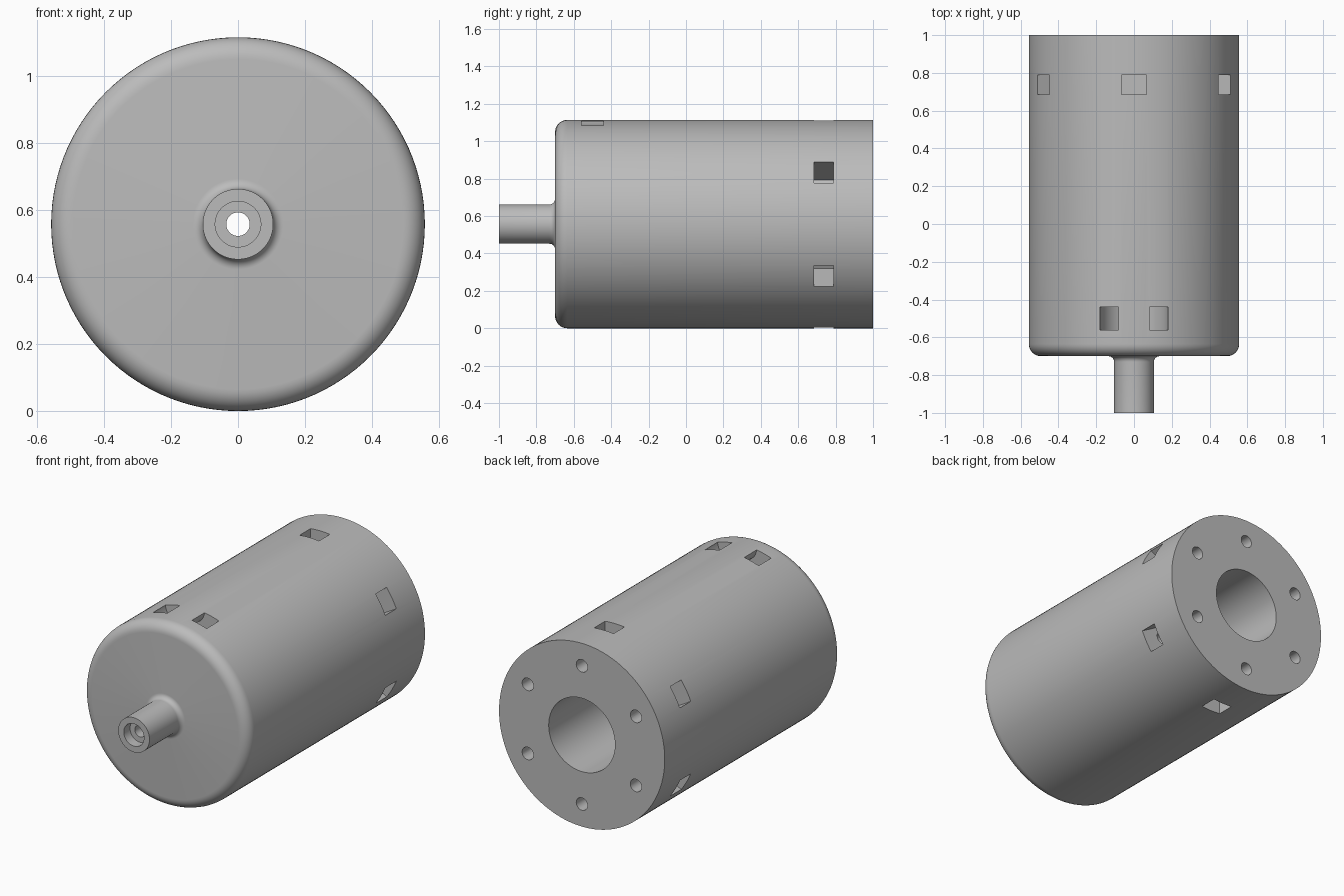
import bpy, bmesh, math
from mathutils import Matrix, Vector

R = 0.557            # body radius, also the height of the axis
AXIS = Vector((0, 0, R))

old = bpy.data.objects.get("Cube")
if old:
    bpy.data.objects.remove(old, do_unlink=True)

grey = bpy.data.materials.new("mid_grey")
grey.use_nodes = True
grey.diffuse_color = (0.5, 0.5, 0.5, 1)
grey.node_tree.nodes["Principled BSDF"].inputs["Base Color"].default_value = (0.5, 0.5, 0.5, 1)


def make_object(name, bm):
    bmesh.ops.recalc_face_normals(bm, faces=bm.faces)
    mesh = bpy.data.meshes.new(name)
    bm.to_mesh(mesh)
    bm.free()
    mesh.materials.append(grey)
    obj = bpy.data.objects.new(name, mesh)
    bpy.context.collection.objects.link(obj)
    return obj


def revolve(name, profile, centre, steps):
    """Turn a closed (radius, y) outline about an axis along y."""
    bm = bmesh.new()
    verts = [bm.verts.new(centre + Vector((r, y, 0))) for r, y in profile]
    edges = [bm.edges.new((v, verts[i - 1])) for i, v in enumerate(verts)]
    bmesh.ops.spin(bm, geom=verts + edges, cent=centre, axis=(0, 1, 0),
                   angle=math.tau, steps=steps)
    bmesh.ops.remove_doubles(bm, verts=bm.verts, dist=1e-5)
    return make_object(name, bm)


def arc(r, y, radius, start, end, steps=8):
    angles = [math.radians(start + (end - start) * i / steps) for i in range(steps + 1)]
    return [(r + radius * math.cos(a), y + radius * math.sin(a)) for a in angles]


def cut(target, cutter):
    cutter.hide_render = True
    mod = target.modifiers.new("cut", "BOOLEAN")
    mod.operation = "DIFFERENCE"
    mod.solver = "EXACT"
    mod.object = cutter
    bpy.context.view_layer.objects.active = target
    bpy.ops.object.modifier_apply(modifier=mod.name)
    bpy.data.objects.remove(cutter, do_unlink=True)


# Body with rounded front rim, hollow stem, and stepped bore
outline = [(0.068, -1), (0.105, -1)]
outline += arc(0.135, -0.73, 0.03, 180, 90)
outline += arc(R - 0.065, -0.635, 0.065, -90, 0)
outline += [(R, 1), (0.223, 1), (0.223, -0.5), (0.035, -0.5),
            (0.035, -0.94), (0.068, -0.94)]
body = revolve("housing_body", outline, AXIS, 120)

# Six screw holes in the rear face, each with a radial nut slot
for i in range(6):
    turn = Matrix.Translation(AXIS) @ Matrix.Rotation(math.radians(60 * i), 4, "Y")

    bm = bmesh.new()
    place = turn @ Matrix.Translation((0, 0.85, 0.42)) @ Matrix.Rotation(math.pi / 2, 4, "X")
    bmesh.ops.create_cone(bm, cap_ends=True, segments=32, radius1=0.038,
                          radius2=0.038, depth=0.5, matrix=place)
    cut(body, make_object("screw_hole_cutter", bm))

    bm = bmesh.new()
    place = turn @ Matrix.Translation((0, 0.737, 0.53)) @ Matrix.Diagonal((0.13, 0.105, 0.34, 1))
    bmesh.ops.create_cube(bm, size=1, matrix=place)
    cut(body, make_object("nut_slot_cutter", bm))

# Curved tie tunnel under the top surface near the front
tunnel = revolve("tie_tunnel_cutter",
                 [(0.083, -0.56), (0.183, -0.56), (0.183, -0.44), (0.083, -0.44)],
                 Vector((0, 0, 2 * R)), 64)
cut(body, tunnel)

# Smooth round walls, sharp rims
bpy.ops.object.select_all(action="DESELECT")
body.select_set(True)
bpy.context.view_layer.objects.active = body
bpy.ops.object.shade_smooth_by_angle(angle=math.radians(30))
